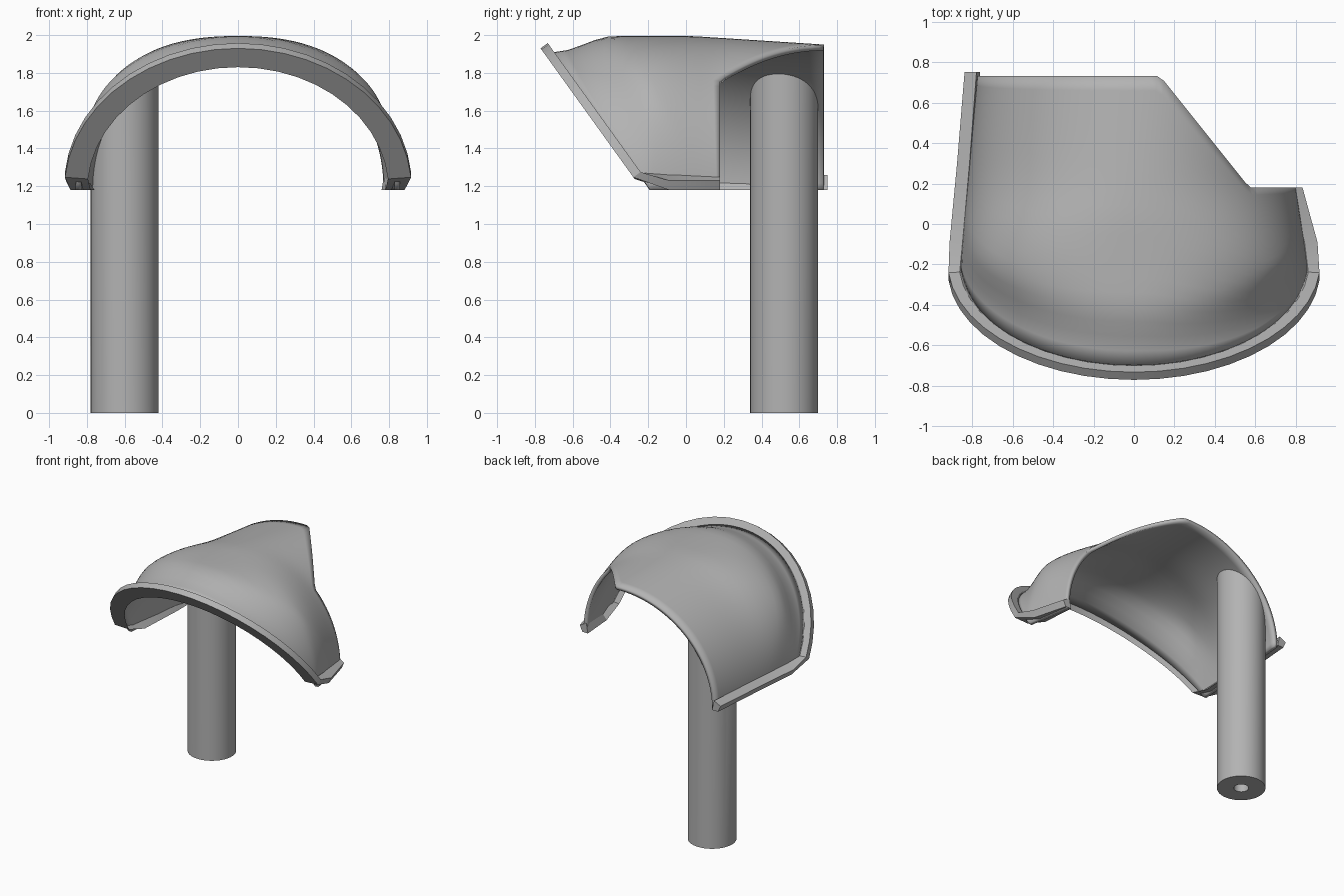
import bpy, bmesh
from math import sin, cos, pi, exp, sqrt

cube = bpy.data.objects.get("Cube")
if cube:
    bpy.data.objects.remove(cube)

BASE = 1.18            # height of the hood's lower edge
POST = (-0.6, 0.52)    # post axis
RADIUS, BORE = 0.18, 0.055

grey = bpy.data.materials.new("plain grey")
grey.use_nodes = True
colour = (0.45, 0.45, 0.45, 1)
grey.diffuse_color = colour
grey.node_tree.nodes["Principled BSDF"].inputs["Base Color"].default_value = colour


def clamp(v):
    return max(0.0, min(1.0, v))


def lattice(name, rows, close_rows=False, close_cols=False, caps=False):
    """Skin a lattice of points with quads and return the object."""
    bm = bmesh.new()
    grid = [[bm.verts.new(p) for p in row] for row in rows]
    n, m = len(grid), len(grid[0])
    for i in range(n if close_rows else n - 1):
        for j in range(m if close_cols else m - 1):
            a, b = grid[i], grid[(i + 1) % n]
            k = (j + 1) % m
            bm.faces.new((a[j], a[k], b[k], b[j]))
    if caps:
        bm.faces.new(grid[0])
        bm.faces.new(grid[-1])
    if close_cols:
        bmesh.ops.recalc_face_normals(bm, faces=bm.faces)
    mesh = bpy.data.meshes.new(name)
    bm.to_mesh(mesh)
    bm.free()
    mesh.materials.append(grey)
    obj = bpy.data.objects.new(name, mesh)
    bpy.context.collection.objects.link(obj)
    return obj


def smooth(obj, angle):
    bpy.ops.object.select_all(action="DESELECT")
    obj.select_set(True)
    bpy.context.view_layer.objects.active = obj
    bpy.ops.object.shade_smooth_by_angle(angle=angle)


# Hood cross-section: crown position, half widths and crown height along y
def crown_x(y):
    return 0.08 * clamp(y / 0.73)


def left_width(y):
    return 0.86 - 0.085 * clamp((y + 0.2) / 0.93)


def right_width(y):
    return 0.86 - 0.06 * clamp((y + 0.2) / 0.38)


def crown_height(y):
    return 0.815 - 0.045 * clamp((y - 0.03) / 0.7)


def front_y(t):
    return -0.19 - 0.508 * sin(t)


def hood_point(t, y):
    s = clamp((y - front_y(t)) / 0.32)
    s = s * s * (3 - 2 * s)
    power = 2 / (2 + 0.4 * s * exp(-((y + 0.15) / 0.25) ** 2))
    c = crown_x(y)
    side = right_width(y) - c if cos(t) > 0 else -left_width(y) - c
    h = 0.73 + (crown_height(y) - 0.73) * s
    return (c + side * abs(cos(t)) ** power, y, BASE + h * max(0, sin(t)) ** power)


def back_y(t):
    """Square cut at the back, with a slanting cut down to the shorter side."""
    y = 0.4
    for _ in range(12):
        x = hood_point(t, y)[0]
        y = 0.5 * y + 0.5 * max(0.18, min(0.73, 0.18 + (0.57 - x) * 1.25))
    return y


# Hood shell
COLS, ROWS = 64, 20
rows = []
for i in range(COLS + 1):
    t = pi * i / COLS
    y0, y1 = front_y(t), back_y(t)
    rows.append([hood_point(t, y0 + (y1 - y0) * j / ROWS) for j in range(ROWS + 1)])
hood = lattice("hood_shell", rows)
wall = hood.modifiers.new("wall", "SOLIDIFY")
wall.thickness = 0.03
wall.offset = -1
smooth(hood, 0.6)


# Flange: one four-cornered profile carried up each side and over the front arch
def side_profile(sign, y, scale):
    corners = ((0.78, 0), (0.9, 0), (0.925, 0.05), (0.86, 0.08))
    inner = 0.78 if scale > 0.95 else 0.76
    return [(sign * (max(x * scale, inner - 0.06) if k else inner), y, BASE + z)
            for k, (x, z) in enumerate(corners)]


def arch_profile(t):
    out = []
    for scale, back in ((0.867, 0), (1, 0), (1, 0.047), (0.94, 0.047)):
        out.append((0.92 * scale * cos(t),
                    -0.23 - 0.54 * scale * sin(t) + 0.81 * back,
                    BASE + 0.75 * scale * sin(t) + 0.587 * back))
    return out


ARCH = 22
START = 0.09
flange_rows = [side_profile(1, 0.18, 0.9), side_profile(1, -0.09, 0.98)]
flange_rows += [arch_profile(START + (pi - 2 * START) * i / ARCH) for i in range(ARCH + 1)]
flange_rows += [side_profile(-1, y, s) for y, s in ((-0.09, 0.985), (0.3, 0.945), (0.75, 0.905))]
flange = lattice("rim_flange", flange_rows, close_cols=True, caps=True)
smooth(flange, 0.45)


# Post: bored tube whose top is trimmed to the underside of the hood
def underside(x, y):
    c = crown_x(y)
    u = min(1, abs(x - c) / (left_width(y) + c))
    return BASE + crown_height(y) * sqrt(1 - u * u) - 0.02


SIDES = 48
post_rows = []
for i in range(SIDES):
    a = 2 * pi * i / SIDES
    ring = []
    for r, top in ((BORE, False), (RADIUS, False), (RADIUS, True), (BORE, True)):
        x, y = POST[0] + r * cos(a), POST[1] + r * sin(a)
        ring.append((x, y, underside(x, y) if top else 0))
    post_rows.append(ring)
post = lattice("post", post_rows, close_rows=True, close_cols=True)
smooth(post, 0.5)
